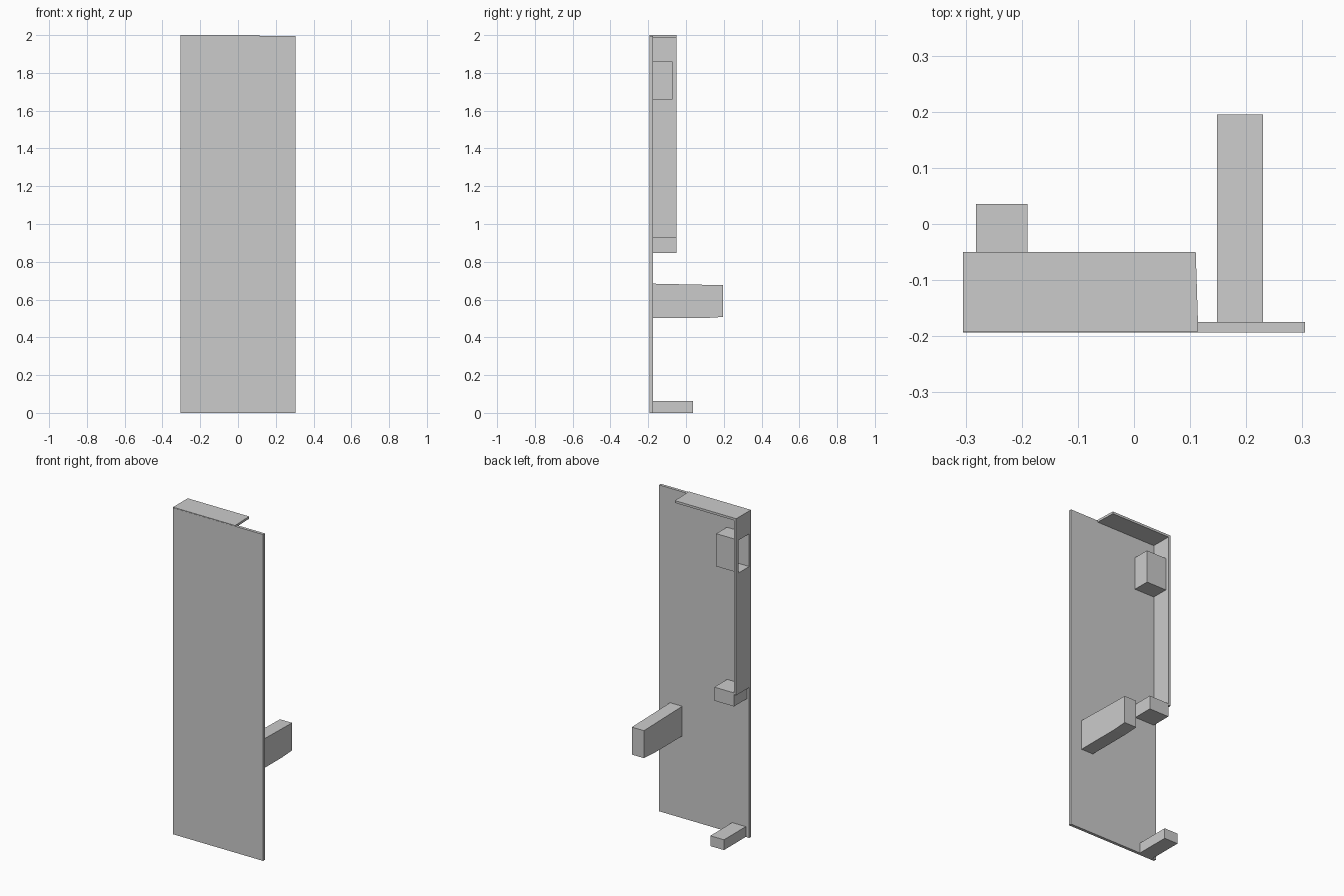
import bpy, bmesh

if "Cube" in bpy.data.objects:
    bpy.data.objects.remove(bpy.data.objects["Cube"])

FRONT, BACK = -0.193, -0.175      # panel faces
LEFT, RIGHT = -0.305, 0.305


def prism(name, outline, lo, hi, axis):
    """Extrude a 2D outline along x (outline in y,z) or z (outline in x,y)."""
    bm = bmesh.new()
    place = (lambda a, b: (lo, a, b)) if axis == 'x' else (lambda a, b: (a, b, lo))
    face = bm.faces.new([bm.verts.new(place(a, b)) for a, b in outline])
    ext = bmesh.ops.extrude_face_region(bm, geom=[face])
    verts = [g for g in ext['geom'] if isinstance(g, bmesh.types.BMVert)]
    d = hi - lo
    bmesh.ops.translate(bm, verts=verts, vec=(d, 0, 0) if axis == 'x' else (0, 0, d))
    bmesh.ops.recalc_face_normals(bm, faces=bm.faces[:])
    mesh = bpy.data.meshes.new(name)
    bm.to_mesh(mesh)
    bm.free()
    obj = bpy.data.objects.new(name, mesh)
    bpy.context.collection.objects.link(obj)
    return obj


def box(name, x, y, z):
    return prism(name, [(y[0], z[0]), (y[1], z[0]), (y[1], z[1]), (y[0], z[1])],
                 x[0], x[1], 'x')


# Tall front panel
box("front_panel", (LEFT, RIGHT), (FRONT, BACK), (0, 1.996))

# Top flange with a slightly tapered end
prism("top_flange", [(LEFT, FRONT + 0.001), (0.114, FRONT + 0.001), (0.114, BACK),
                     (0.11, -0.05), (LEFT, -0.05)], 1.986, 2.0, 'z')

# Side flange with a window cut out next to the panel
prism("side_flange", [(BACK, 0.92), (-0.05, 0.92), (-0.05, 1.986), (BACK, 1.986),
                      (BACK, 1.86), (-0.072, 1.86), (-0.072, 1.66), (BACK, 1.66)],
      LEFT, -0.289, 'x')

# Upper pocket, open towards the window and the panel
pocket = box("upper_pocket", (-0.289, -0.154), (BACK, -0.072), (1.66, 1.86))
bm = bmesh.new()
bm.from_mesh(pocket.data)
bm.normal_update()
openings = [f for f in bm.faces if f.normal.x < -0.9 or f.normal.y < -0.9]
bmesh.ops.delete(bm, geom=openings, context='FACES')
bm.to_mesh(pocket.data)
bm.free()

# Middle block under the side flange
box("middle_block", (-0.289, -0.156), (BACK, -0.051), (0.847, 0.93))

# Long rear handle, narrowing towards its end
prism("rear_handle", [(BACK, 0.502), (0.1, 0.502), (0.195, 0.508),
                      (0.195, 0.676), (BACK, 0.684)], 0.148, 0.23, 'x')

# Small foot at the base
box("base_foot", (-0.282, -0.19), (BACK, 0.036), (0, 0.063))
